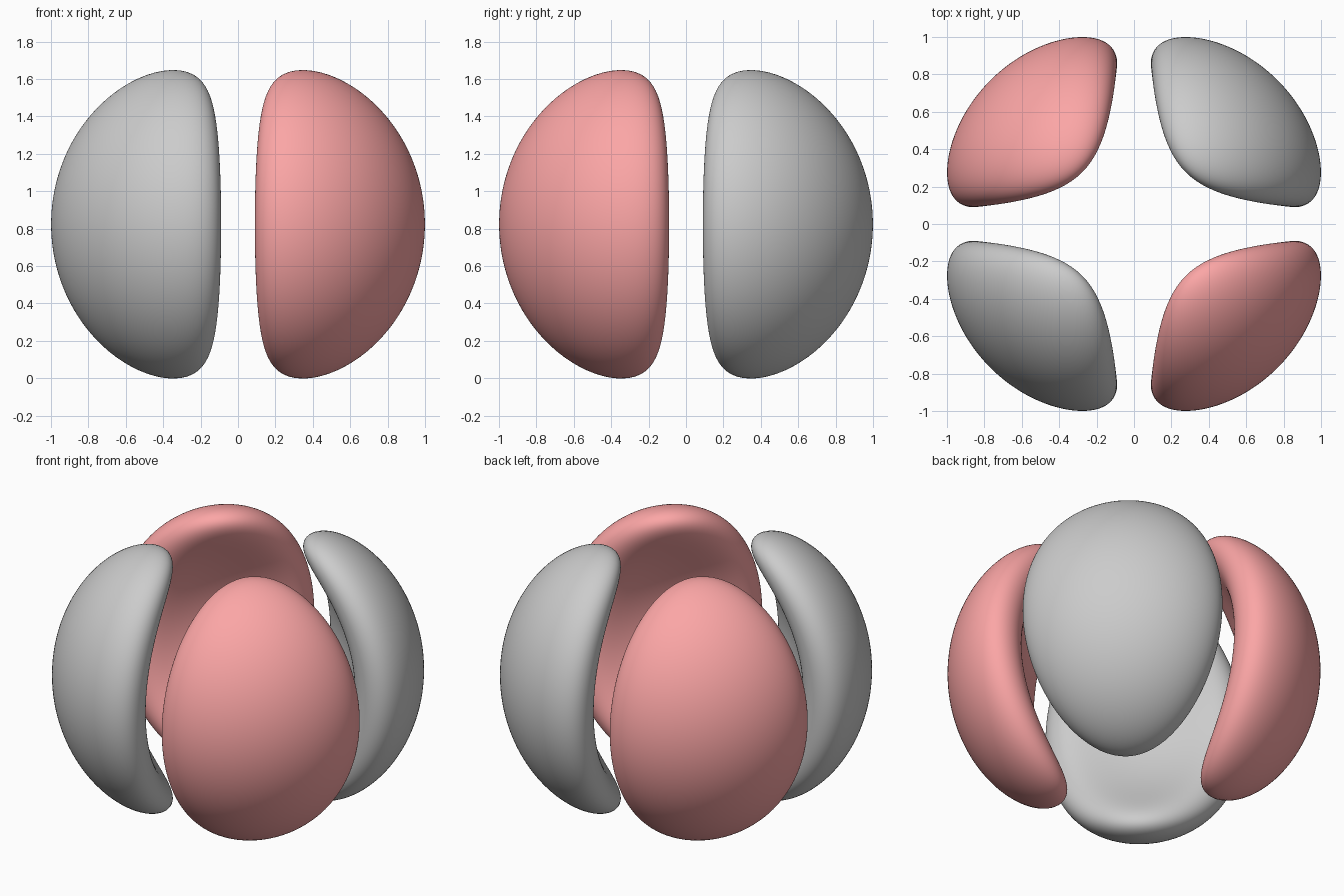
import bpy, bmesh, math
from mathutils import Vector

if "Cube" in bpy.data.objects:
    bpy.data.objects.remove(bpy.data.objects["Cube"])

SHELL_R, SHELL_W = 0.879, 0.1166   # mean radius and spread of the lobe shell
LEVEL = 0.2057                     # angular cut-off that bounds each lobe
CENTRE_Z = 0.823

red = bpy.data.materials.new("red")
red.diffuse_color = (0.97, 0.38, 0.38, 1)
red.use_nodes = True
red.node_tree.nodes["Principled BSDF"].inputs["Base Color"].default_value = red.diffuse_color


def lobe_point(p):
    """Wrap a unit-sphere point onto the curved lobe (lobe axis = local x)."""
    tau = math.acos(max(-1, min(1, p.z)))
    alpha = math.atan2(p.y, p.x)
    sin_b = math.sqrt((1 - LEVEL) / (1 + math.cos(alpha) ** 2)) * math.sin(tau)
    cos_b = math.sqrt(max(0, 1 - sin_b ** 2))
    strength = 1 - (1 - LEVEL) * math.sin(tau) ** 2
    half = SHELL_W * math.sqrt(max(0, 2 * math.log(strength / LEVEL)))
    r = SHELL_R + math.copysign(half, p.z)   # outer skin, then inner skin
    return r * Vector((cos_b, sin_b * math.cos(alpha), sin_b * math.sin(alpha)))


def make_lobe(name, angle, mat=None):
    bm = bmesh.new()
    bmesh.ops.create_uvsphere(bm, u_segments=128, v_segments=96, radius=1)
    for v in bm.verts:
        v.co = lobe_point(v.co)
    bmesh.ops.recalc_face_normals(bm, faces=bm.faces)
    for f in bm.faces:
        f.smooth = True
    me = bpy.data.meshes.new(name)
    bm.to_mesh(me)
    bm.free()
    if mat:
        me.materials.append(mat)
    ob = bpy.data.objects.new(name, me)
    ob.location.z = CENTRE_Z
    ob.rotation_euler.z = math.radians(angle)
    bpy.context.collection.objects.link(ob)


# Four lobes around the vertical axis, alternating grey and red
make_lobe("back_right_lobe", 45)
make_lobe("back_left_lobe", 135, red)
make_lobe("front_left_lobe", 225)
make_lobe("front_right_lobe", 315, red)
